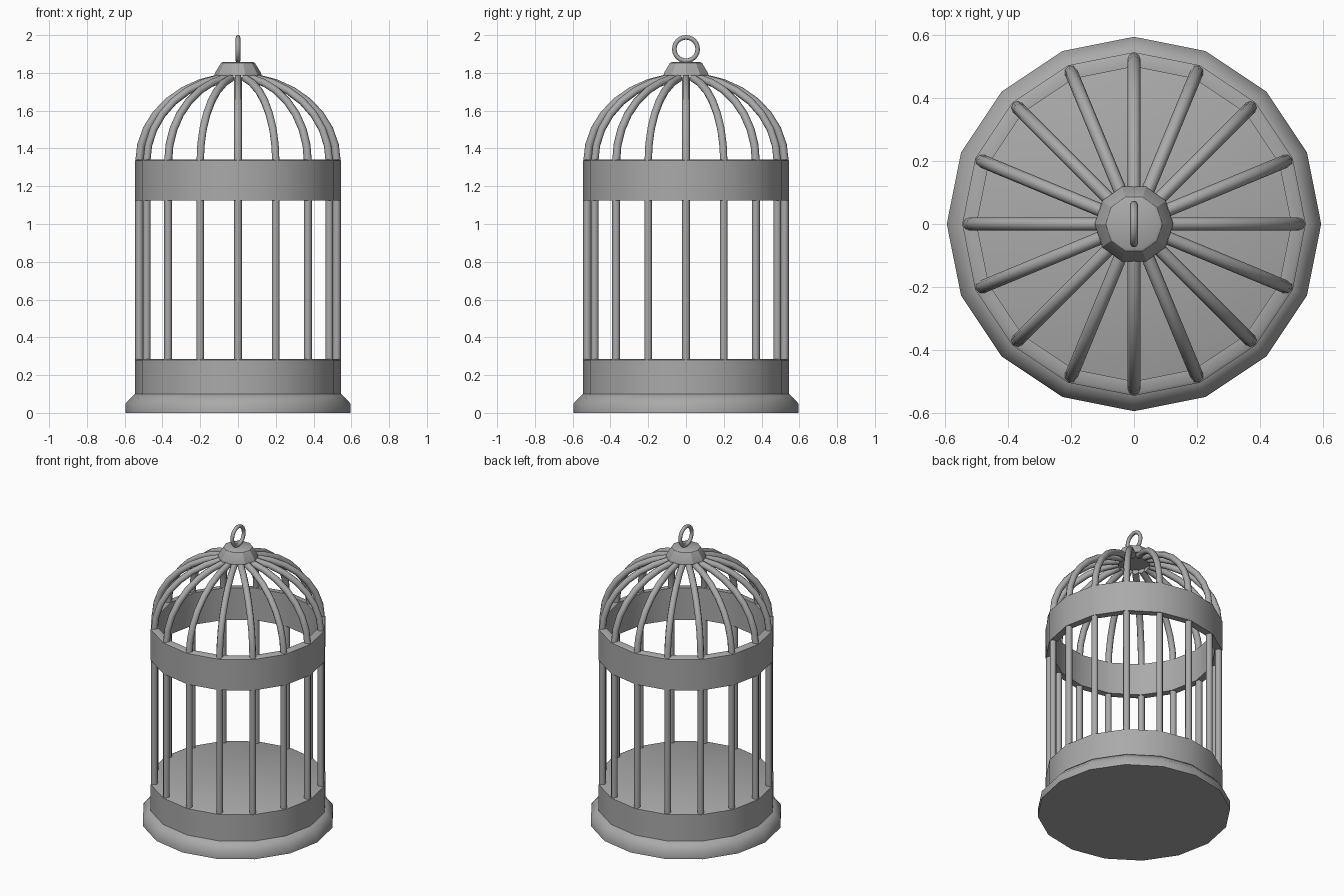
import bpy
from math import cos, sin, pi, radians
from mathutils import Matrix

cube = bpy.data.objects.get("Cube")
if cube:
    bpy.data.objects.remove(cube)

SIDES = 16
BAR_CENTRE = 0.523
BAR_RADIUS = 0.021

metal = bpy.data.materials.new("grey metal")
metal.use_nodes = True
GREY = (0.4, 0.4, 0.4, 1)
metal.diffuse_color = GREY
metal.node_tree.nodes["Principled BSDF"].inputs["Base Color"].default_value = GREY


def finish(obj, name, angle=35):
    obj.name = name
    obj.data.materials.append(metal)
    bpy.ops.object.select_all(action="DESELECT")
    obj.select_set(True)
    bpy.context.view_layer.objects.active = obj
    bpy.ops.object.shade_smooth_by_angle(angle=radians(angle))
    return obj


def make_mesh(name, verts, faces, angle=35):
    mesh = bpy.data.meshes.new(name)
    mesh.from_pydata(verts, [], faces)
    obj = bpy.data.objects.new(name, mesh)
    bpy.context.collection.objects.link(obj)
    return finish(obj, name, angle)


def lathe(name, profile, sides, closed=False, angle=35):
    """Spin a (radius, height) profile about z; open profiles get end caps."""
    n = len(profile)
    verts = [(r * cos(2 * pi * s / sides), r * sin(2 * pi * s / sides), z)
             for s in range(sides) for r, z in profile]
    faces = []
    for s in range(sides):
        a, b = s * n, (s + 1) % sides * n
        for i in range(n if closed else n - 1):
            j = (i + 1) % n
            faces.append((a + i, b + i, b + j, a + j))
    if not closed:
        faces.append([s * n for s in reversed(range(sides))])
        faces.append([s * n + n - 1 for s in range(sides)])
    return make_mesh(name, verts, faces, angle)


def tube(name, path, radius, sides=8):
    """Sweep a round section along a (radius, height) path in the xz plane."""
    verts, faces = [], []
    for i, (x, z) in enumerate(path):
        x0, z0 = path[max(i - 1, 0)]
        x1, z1 = path[min(i + 1, len(path) - 1)]
        length = ((x1 - x0) ** 2 + (z1 - z0) ** 2) ** 0.5
        tx, tz = (x1 - x0) / length, (z1 - z0) / length
        for k in range(sides):
            a = 2 * pi * k / sides
            u, v = radius * cos(a), radius * sin(a)
            verts.append((x + u * tz, v, z - u * tx))
    for i in range(len(path) - 1):
        for k in range(sides):
            a, b = i * sides + k, i * sides + (k + 1) % sides
            faces.append((a, b, b + sides, a + sides))
    faces.append(list(reversed(range(sides))))
    faces.append([len(verts) - sides + k for k in range(sides)])
    return make_mesh(name, verts, faces, 50)


def repeat_around(obj, name):
    for s in range(SIDES):
        copy = obj if s == 0 else obj.copy()
        if s:
            bpy.context.collection.objects.link(copy)
        copy.name = f"{name}_{s + 1}"
        copy.matrix_world = Matrix.Rotation(2 * pi * s / SIDES, 4, "Z")


# Stepped base with the solid floor drum
lathe("base_plinth", [(0.595, 0), (0.595, 0.05), (0.548, 0.1)], SIDES, angle=50)
lathe("floor_drum", [(0.546, 0.09), (0.546, 0.28), (0.535, 0.285)], SIDES)

# Hollow band where the bars meet the dome
lathe("upper_band", [(0.5, 1.125), (0.546, 1.125), (0.546, 1.335),
                     (0.535, 1.342), (0.5, 1.342)], SIDES, closed=True)

# Upright bars
repeat_around(tube("bar", [(BAR_CENTRE, 0.27), (BAR_CENTRE, 1.14)], BAR_RADIUS), "bar")

# Curved dome ribs
STEPS = 7
END = radians(79)
rib_path = [(BAR_CENTRE * cos(END * i / STEPS), 1.33 + 0.45 * sin(END * i / STEPS))
            for i in range(STEPS + 1)]
repeat_around(tube("dome_rib", rib_path, BAR_RADIUS), "dome_rib")

# Cap and hanging ring
lathe("dome_cap", [(0.125, 1.785), (0.122, 1.8), (0.09, 1.852), (0.08, 1.857)], 10, angle=30)
bpy.ops.mesh.primitive_torus_add(location=(0, 0, 1.926), rotation=(0, pi / 2, 0),
                                 major_radius=0.062, minor_radius=0.012,
                                 major_segments=24, minor_segments=8)
finish(bpy.context.object, "hanging_ring", 60)
